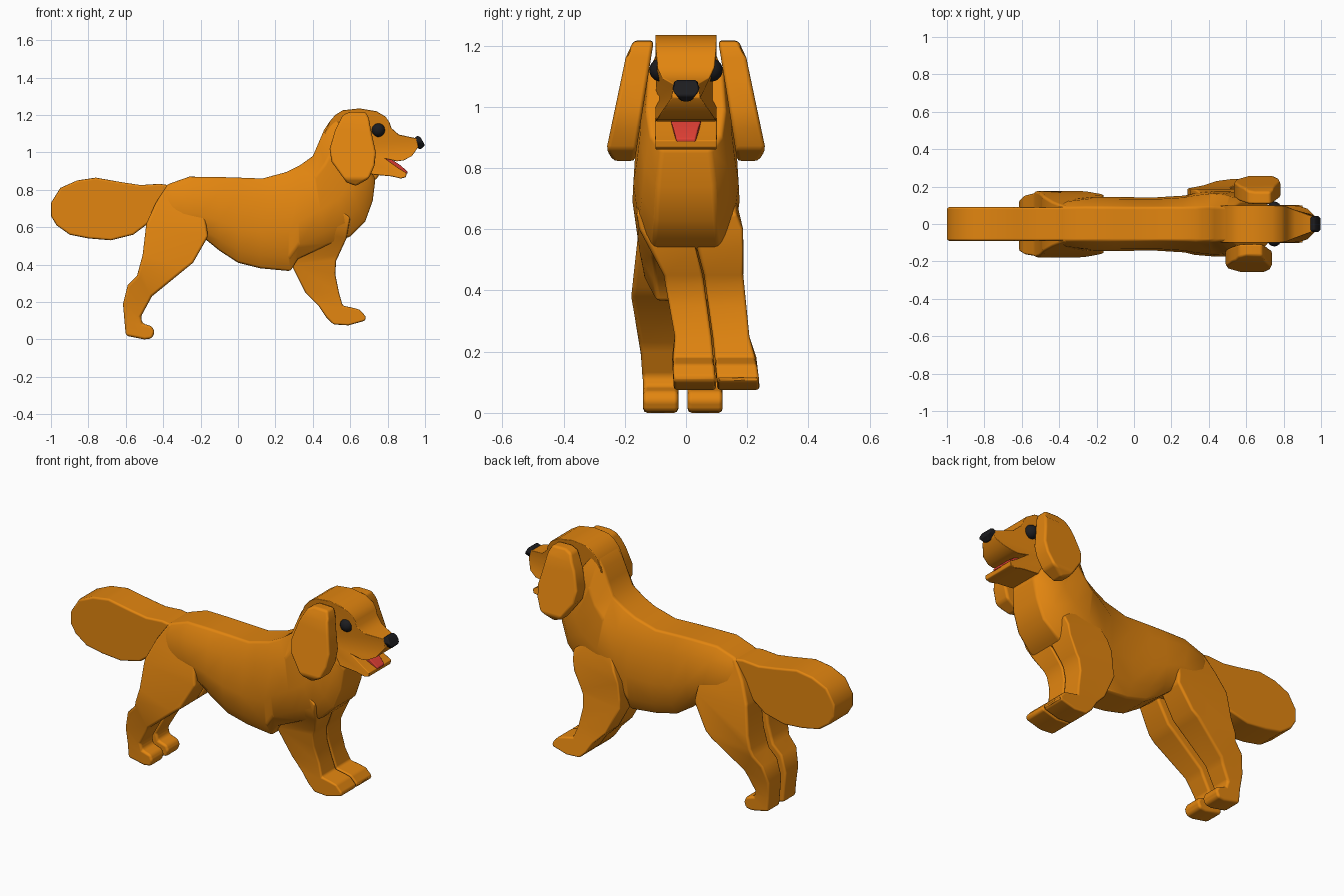
import bpy
import bmesh
from mathutils import Vector

if "Cube" in bpy.data.objects:
    bpy.data.objects.remove(bpy.data.objects["Cube"], do_unlink=True)


def material(name, rgb):
    m = bpy.data.materials.new(name)
    m.use_nodes = True
    m.diffuse_color = (*rgb, 1)
    m.node_tree.nodes["Principled BSDF"].inputs["Base Color"].default_value = (*rgb, 1)
    return m


FUR = material("golden fur", (0.76, 0.235, 0.005))
BLACK = material("nose black", (0.012, 0.012, 0.014))
RED = material("tongue red", (0.75, 0.05, 0.035))


def ramp(v, points):
    """Piecewise linear curve through (input, output) points."""
    if v <= points[0][0]:
        return points[0][1]
    for (a, p), (b, q) in zip(points, points[1:]):
        if v <= b:
            return p + (q - p) * (v - a) / (b - a)
    return points[-1][1]


def finish(bm, name, mat, bevel):
    bmesh.ops.recalc_face_normals(bm, faces=bm.faces)
    mesh = bpy.data.meshes.new(name)
    bm.to_mesh(mesh)
    bm.free()
    mesh.shade_smooth()
    mesh.materials.append(mat)
    ob = bpy.data.objects.new(name, mesh)
    bpy.context.scene.collection.objects.link(ob)
    if bevel:
        mod = ob.modifiers.new("soft edges", 'BEVEL')
        mod.width = bevel
        mod.segments = 2
        mod.angle_limit = 0.6
        mod.harden_normals = True
    return ob


def slab(name, outline, y_range, cuts=(), mat=FUR, bevel=0.012, dx=0):
    """Side outline given thickness; y_range(x, z) returns its two y limits."""
    bm = bmesh.new()
    near = [bm.verts.new((x, -1, z)) for x, z in outline]
    far = [bm.verts.new((x, 1, z)) for x, z in outline]
    bm.faces.new(near)
    bm.faces.new(far[::-1])
    for i in range(len(near)):
        bm.faces.new((near[i - 1], near[i], far[i], far[i - 1]))
    for axis, value in cuts:
        normal = Vector((axis == "x", 0, axis == "z"))
        bmesh.ops.bisect_plane(bm, geom=bm.verts[:] + bm.edges[:] + bm.faces[:], dist=0.012,
                               plane_co=normal * value, plane_no=normal)
    for v in bm.verts:
        a, b = y_range(v.co.x, v.co.z)
        v.co.y = a if v.co.y < 0 else b
        v.co.x += dx
    return finish(bm, name, mat, bevel)


def z_cuts(*levels):
    return [("z", z) for z in levels]


# Torso and neck: rings from (top x, top z) to (bottom x, bottom z), half width
stations = [
    (-0.39, 0.82, -0.42, 0.60, 0.11), (-0.36, 0.835, -0.34, 0.56, 0.13),
    (-0.26, 0.87, -0.18, 0.54, 0.145), (-0.1, 0.868, -0.1, 0.475, 0.145),
    (0, 0.865, 0, 0.41, 0.143), (0.13, 0.86, 0.12, 0.38, 0.143),
    (0.26, 0.895, 0.28, 0.365, 0.152), (0.33, 0.93, 0.32, 0.43, 0.165),
    (0.4, 0.98, 0.47, 0.5, 0.175), (0.43, 1.05, 0.6, 0.55, 0.172),
    (0.46, 1.12, 0.68, 0.63, 0.16), (0.49, 1.165, 0.72, 0.74, 0.15),
    (0.52, 1.195, 0.735, 0.86, 0.13),
]
bm = bmesh.new()
rings = []
for tx, tz, bx, bz, w in stations:
    half = [(0, 0.09), (0.22, w * 0.93), (0.6, w), (0.85, w * 0.9), (1, w * 0.62)]
    section = half + [(t, -y) for t, y in reversed(half)]
    rings.append([bm.verts.new((tx + (bx - tx) * t, y, tz + (bz - tz) * t)) for t, y in section])
for a, b in zip(rings, rings[1:]):
    for i in range(len(a)):
        bm.faces.new((a[i - 1], a[i], b[i], b[i - 1]))
bm.faces.new(rings[0])
bm.faces.new(rings[-1])
finish(bm, "torso", FUR, 0.012)

# Head with open mouth; the upper muzzle narrows toward the nose
head = [(0.46, 1.1), (0.49, 1.165), (0.52, 1.2), (0.56, 1.225), (0.65, 1.235), (0.74, 1.22),
        (0.79, 1.19), (0.81, 1.16), (0.82, 1.13), (0.86, 1.095), (0.955, 1.075),
        (0.965, 1.03), (0.93, 0.98), (0.885, 0.957), (0.85, 0.952), (0.79, 0.965),
        (0.86, 0.915), (0.902, 0.89), (0.898, 0.867), (0.87, 0.86), (0.82, 0.872),
        (0.73, 0.88), (0.6, 0.9)]


def head_width(x, z):
    narrow = ramp(x, [(0.8, 0), (0.95, 0.06)]) * ramp(z, [(0.95, 0), (1.04, 1)])
    return -0.1 + narrow, 0.1 - narrow


slab("head", head, head_width, [("x", 0.81), ("z", 1.02)])

# Tongue resting on the lower jaw
tongue = [(0.8, 0.975), (0.83, 0.957), (0.87, 0.93), (0.907, 0.896), (0.905, 0.884),
          (0.86, 0.905), (0.79, 0.955)]


def tongue_width(x, z):
    w = ramp(x, [(0.82, 0.052), (0.91, 0.03)])
    return -w, w


slab("tongue", tongue, tongue_width, mat=RED, bevel=0.005)

# Nose, wide above and pointed below
nose = [(0.94, 1.075), (0.962, 1.09), (0.978, 1.078), (1.0, 1.037), (0.975, 1.015), (0.95, 1.03)]


def nose_width(x, z):
    w = ramp(z, [(1.015, 0.012), (1.045, 0.042), (1.07, 0.047), (1.09, 0.032)])
    return -w, w


slab("nose", nose, nose_width, z_cuts(1.055), BLACK, 0.008)

# Tail
tail = [(-0.34, 0.82), (-0.42, 0.832), (-0.52, 0.825), (-0.62, 0.84), (-0.76, 0.865),
        (-0.86, 0.85), (-0.95, 0.81), (-1, 0.73), (-1, 0.66), (-0.97, 0.61), (-0.9, 0.56),
        (-0.8, 0.54), (-0.68, 0.53), (-0.56, 0.56), (-0.48, 0.62), (-0.38, 0.66)]
slab("tail", tail, lambda x, z: (-0.09, 0.09))

ear = [(0.6, 1.217), (0.685, 1.215), (0.7, 1.18), (0.715, 1.1), (0.737, 1.0), (0.73, 0.93),
       (0.7, 0.86), (0.63, 0.82), (0.58, 0.84), (0.5, 0.95), (0.49, 1.02), (0.52, 1.12), (0.56, 1.2)]
hind = [(-0.375, 0.83), (-0.44, 0.73), (-0.49, 0.62), (-0.51, 0.45), (-0.54, 0.34), (-0.59, 0.29),
        (-0.615, 0.19), (-0.6, 0.02), (-0.5, 0), (-0.46, 0.005), (-0.445, 0.04), (-0.46, 0.07),
        (-0.51, 0.085), (-0.52, 0.12), (-0.46, 0.23), (-0.24, 0.41), (-0.16, 0.55),
        (-0.18, 0.68), (-0.26, 0.82)]
fore = [(0.3, 0.54), (0.285, 0.4), (0.36, 0.25), (0.43, 0.18), (0.47, 0.12), (0.51, 0.08),
        (0.59, 0.075), (0.68, 0.1), (0.685, 0.12), (0.65, 0.16), (0.61, 0.17), (0.56, 0.18),
        (0.54, 0.25), (0.52, 0.35), (0.525, 0.42), (0.58, 0.54), (0.6, 0.65), (0.5, 0.74), (0.36, 0.68)]


def ear_range(x, z):
    return (ramp(z, [(0.82, 0.168), (1.217, 0.105)]),
            ramp(z, [(0.82, 0.235), (0.86, 0.26), (1.17, 0.195), (1.217, 0.17)]))


def hind_range(x, z):
    outer = ramp(z, [(0.1, 0.13), (0.2, 0.14), (0.38, 0.178), (0.6, 0.155), (0.83, 0.095)])
    return 0.015, outer


def fore_range(x, z):
    outer = ramp(z, [(0.1, 0.14), (0.16, 0.138), (0.25, 0.122), (0.45, 0.13), (0.6, 0.17), (0.74, 0.155)])
    return 0.002, outer


def fore_shift(z):
    return ramp(z, [(0.1, 0.1), (0.25, 0.085), (0.5, 0.05), (0.65, 0)])


def hind_shift(z):
    return ramp(z, [(0.15, -0.01), (0.4, 0)])


# Paired parts: name, outline, y limits, sideways sway, cuts, left offset
pairs = [
    ("ear", ear, ear_range, lambda z: 0, z_cuts(0.86, 1.16), 0.045),
    ("hind_leg", hind, hind_range, hind_shift, z_cuts(0.1, 0.2, 0.38, 0.6), 0),
    ("front_leg", fore, fore_range, fore_shift, z_cuts(0.17, 0.25, 0.45, 0.6), 0),
]
for side, label in ((-1, "right"), (1, "left")):
    for name, outline, limits, sway, cuts, offset in pairs:
        def sided(x, z):
            a, b = limits(x, z)
            return tuple(sorted((side * a + sway(z), side * b + sway(z))))
        slab(f"{label}_{name}", outline, sided, cuts, bevel=0.014, dx=offset if side > 0 else 0)

    # Eye
    bm = bmesh.new()
    bmesh.ops.create_uvsphere(bm, u_segments=16, v_segments=10, radius=0.038)
    bmesh.ops.translate(bm, verts=bm.verts, vec=(0.75, side * 0.082, 1.12))
    finish(bm, f"{label}_eye", BLACK, 0)
